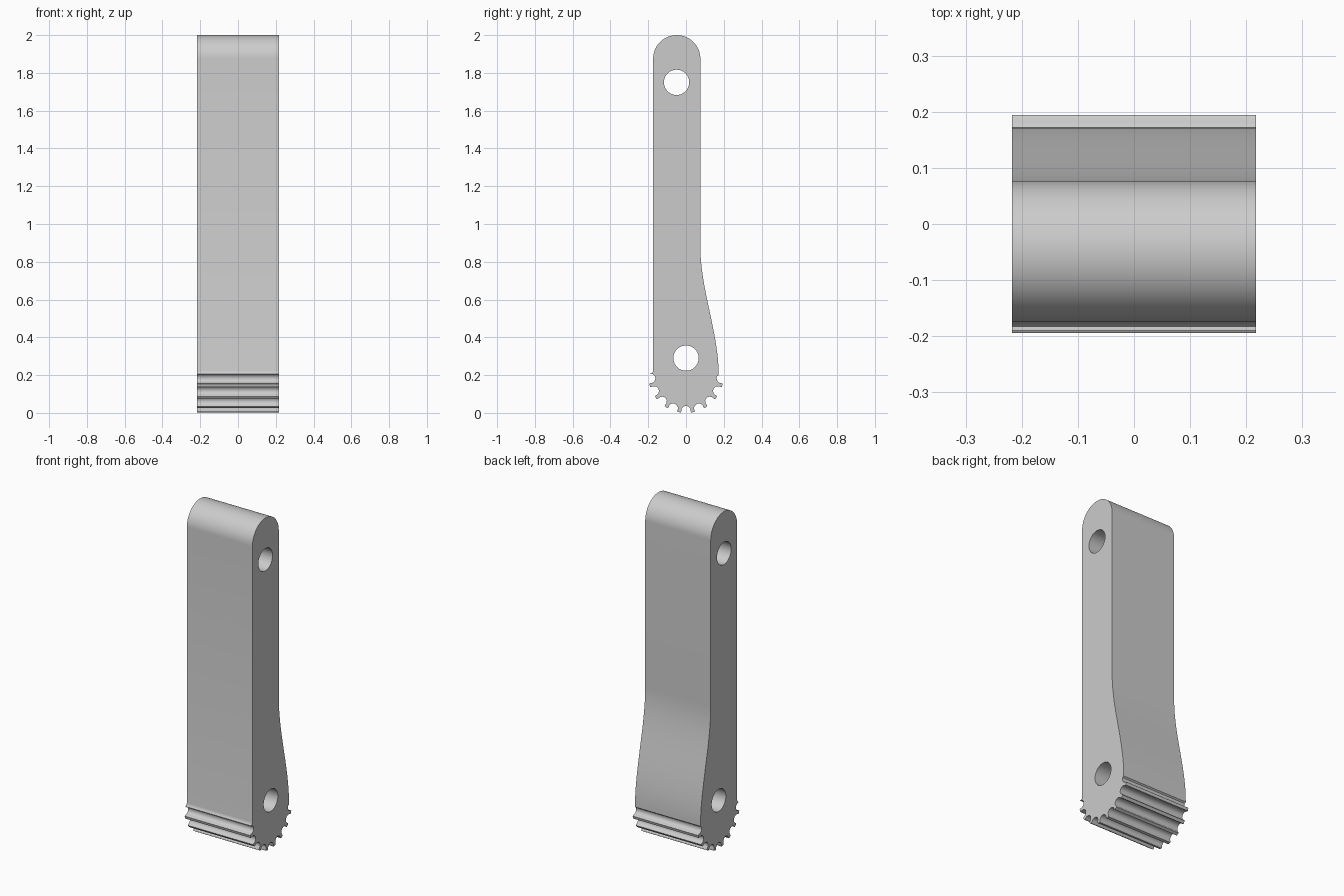
import bpy
import bmesh
from math import sin, cos, pi, radians
from mathutils import Vector

cube = bpy.data.objects.get("Cube")
if cube:
    bpy.data.objects.remove(cube)

HALF_WIDTH = 0.217
FRONT, BACK, BULGE = -0.174, 0.076, 0.173   # y of the side walls
TOP_R = 0.125
GEAR_R, TEETH = 0.2, 17
PITCH = 2 * pi / TEETH
NOTCH_R = 0.025


def arc(cy, cz, r, start, end, n):
    """Points on an arc in the y-z plane, angles in radians."""
    return [(cy + r * cos(start + (end - start) * i / n),
             cz + r * sin(start + (end - start) * i / n)) for i in range(n + 1)]


def notch(angle):
    """Round scallop in the toothed end; angle runs from straight down."""
    depth = GEAR_R - 0.012
    cy, cz = depth * sin(angle), GEAR_R - depth * cos(angle)
    out = angle - pi / 2
    pts = arc(cy, cz, NOTCH_R, out - radians(80), out - radians(280), 10)
    # outer corners of the neighbouring teeth
    half = PITCH / 2 - 0.042
    tip = [(GEAR_R * sin(a), GEAR_R - GEAR_R * cos(a))
           for a in (angle - half, angle + half)]
    return [tip[0]] + pts + [tip[1]]


# Outline: rounded top, straight front, toothed foot, swelling back
outline = arc((FRONT + BACK) / 2, 2 - TOP_R, TOP_R, 0, pi, 32)
outline += [(FRONT, 0.225), (-0.177, 0.212), (-0.183, 0.206), (-0.19, 0.207)]
for k in range(-4, 5):
    pts = notch(k * PITCH)
    if k == -4:
        pts = pts[3:]
    if k == 4:
        pts = pts[:8]
    outline += pts
for i in range(25):
    t = i / 24
    outline.append((BULGE + (BACK - BULGE) * t * t * (3 - 2 * t), 0.2 + 0.68 * t))

holes = [arc(-0.05, 1.75, 0.067, 0, 2 * pi, 40)[:-1],
         arc(0, 0.29, 0.067, 0, 2 * pi, 40)[:-1]]

# Fill the outline around both pin holes and extrude across the width
bm = bmesh.new()
edges = []
for loop in [outline] + holes:
    verts = [bm.verts.new((-HALF_WIDTH, y, z)) for y, z in loop]
    edges += [bm.edges.new((v, verts[i - 1])) for i, v in enumerate(verts)]
bmesh.ops.triangle_fill(bm, use_beauty=True, edges=edges, normal=Vector((-1, 0, 0)))
result = bmesh.ops.extrude_face_region(bm, geom=bm.faces[:], use_keep_orig=True)
moved = [v for v in result["geom"] if isinstance(v, bmesh.types.BMVert)]
bmesh.ops.translate(bm, verts=moved, vec=(2 * HALF_WIDTH, 0, 0))
bmesh.ops.recalc_face_normals(bm, faces=bm.faces[:])

mesh = bpy.data.meshes.new("link_arm")
bm.to_mesh(mesh)
bm.free()
arm = bpy.data.objects.new("link_arm", mesh)
bpy.context.collection.objects.link(arm)

grey = bpy.data.materials.new("light_grey")
grey.use_nodes = True
colour = (0.6, 0.6, 0.6, 1)
grey.diffuse_color = colour
grey.node_tree.nodes["Principled BSDF"].inputs["Base Color"].default_value = colour
mesh.materials.append(grey)

# Smooth curved walls, sharp rims and tooth corners
bpy.ops.object.select_all(action="DESELECT")
arm.select_set(True)
bpy.context.view_layer.objects.active = arm
bpy.ops.object.shade_smooth_by_angle(angle=radians(35))
